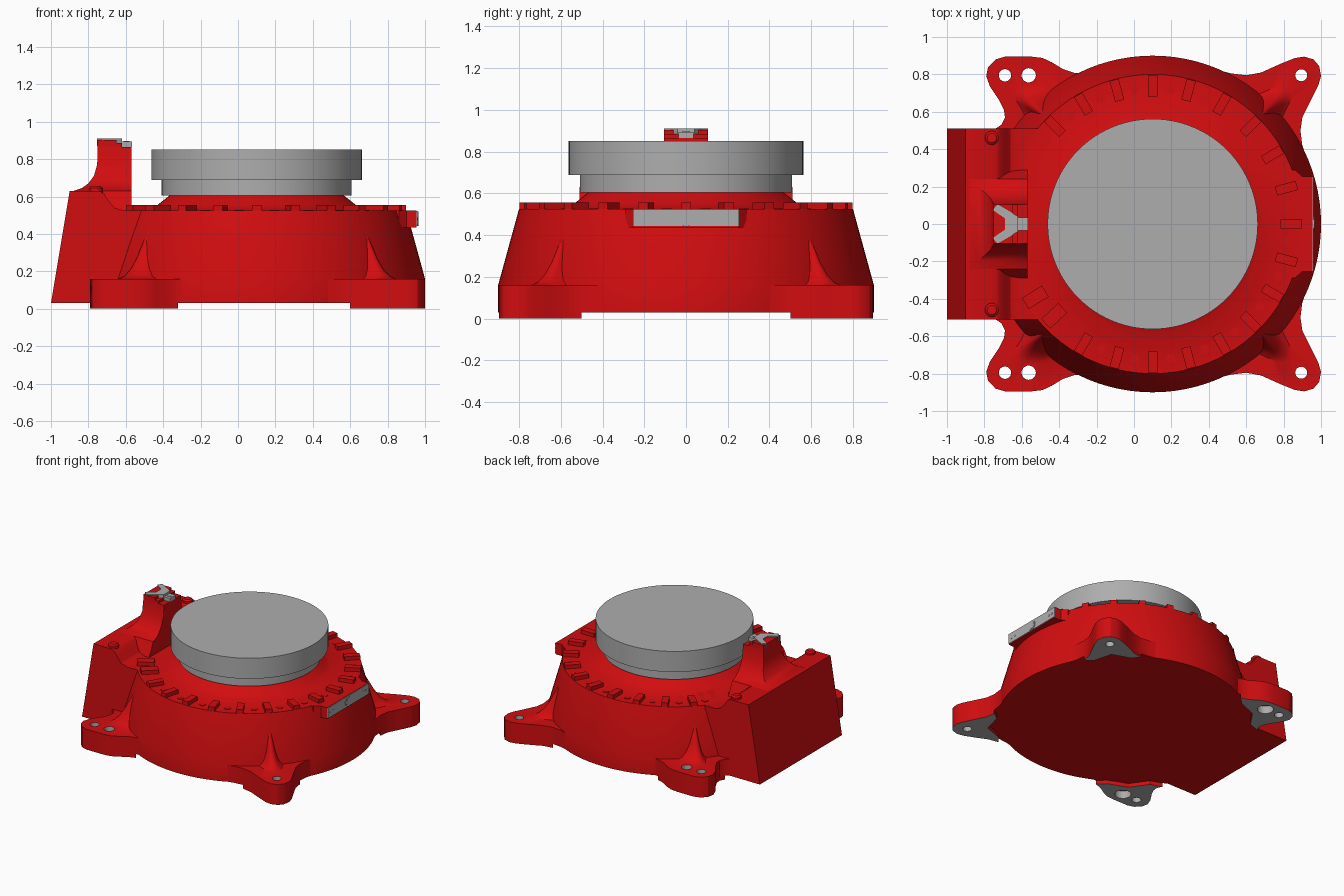
import bpy, bmesh, math
from mathutils import Matrix, Vector

cube = bpy.data.objects.get("Cube")
if cube:
    bpy.data.objects.remove(cube, do_unlink=True)


def material(name, rgb):
    m = bpy.data.materials.new(name)
    m.use_nodes = True
    m.diffuse_color = (*rgb, 1)
    m.node_tree.nodes["Principled BSDF"].inputs["Base Color"].default_value = (*rgb, 1)
    return m


RED = material("red paint", (0.64, 0.004, 0.005))
GREY = material("grey metal", (0.42, 0.42, 0.42))
CX = 0.1  # turntable axis


def finish(name, bm, mats):
    bmesh.ops.recalc_face_normals(bm, faces=bm.faces[:])
    me = bpy.data.meshes.new(name)
    bm.to_mesh(me)
    bm.free()
    ob = bpy.data.objects.new(name, me)
    bpy.context.collection.objects.link(ob)
    for m in mats:
        me.materials.append(m)
    return ob


def loft(name, rings, mat):
    """Closed solid through rings of matching 3D points."""
    bm = bmesh.new()
    loops = [[bm.verts.new(p) for p in r] for r in rings]
    n = len(loops[0])
    for a, b in zip(loops, loops[1:]):
        for i in range(n):
            j = (i + 1) % n
            bm.faces.new((a[i], a[j], b[j], b[i]))
    bm.faces.new(loops[0][::-1])
    bm.faces.new(loops[-1])
    return finish(name, bm, [mat])


def prism(name, outline, z0, z1, mat):
    return loft(name, [[(x, y, z) for x, y in outline] for z in (z0, z1)], mat)


def turned(name, profile, mat, cx=CX, cy=0.0, seg=96):
    """Solid of revolution from (radius, z) pairs."""
    angles = [2 * math.pi * i / seg for i in range(seg)]
    return loft(name, [[(cx + r * math.cos(a), cy + r * math.sin(a), z) for a in angles]
                       for r, z in profile], mat)


def box(name, x0, x1, y0, y1, z0, z1, mat):
    return prism(name, [(x0, y0), (x1, y0), (x1, y1), (x0, y1)], z0, z1, mat)


def radial_box(name, deg, r, length, width, z0, z1, mat):
    ob = box(name, r - length / 2, r + length / 2, -width / 2, width / 2, z0, z1, mat)
    ob.data.transform(Matrix.Translation((CX, 0, 0)) @ Matrix.Rotation(math.radians(deg), 4, 'Z'))
    return ob


# Main housing and turntable
turned("housing", [(0.9, 0.03), (0.9, 0.16), (0.8, 0.525), (0.58, 0.525),
                   (0.53, 0.555), (0.46, 0.61)], RED)
turned("turntable_lower", [(0.508, 0.605), (0.508, 0.69)], GREY)
turned("turntable_upper", [(0.562, 0.688), (0.562, 0.85)], GREY)

# Rear connection box with a curved step down to the deck
side = [(-1, 0.03), (-0.9, 0.63), (-0.74, 0.63), (-0.715, 0.615), (-0.69, 0.575),
        (-0.66, 0.54), (-0.61, 0.525), (-0.3, 0.525), (-0.3, 0.03)]
loft("rear_box", [[(x, y, z) for x, z in side] for y in (-0.51, 0.51)], RED)
for s in (-1, 1):
    turned("box_bolt", [(0.037, 0.6), (0.037, 0.645), (0.025, 0.655)], RED, -0.76, 0.46 * s, 24)

# Flared post on the rear box
post = [(0.5, -0.89, 0.30), (0.63, -0.88, 0.24), (0.645, -0.835, 0.2), (0.67, -0.80, 0.17),
        (0.71, -0.77, 0.14), (0.77, -0.753, 0.115), (0.865, -0.75, 0.105)]
loft("cable_post", [[(xb, -w, z), (-0.57, -w, z), (-0.57, w, z), (xb, w, z)]
                    for z, xb, w in post], RED)
box("post_cap", -0.75, -0.65, -0.105, 0.105, 0.86, 0.903, RED)
box("post_step", -0.65, -0.62, -0.105, 0.105, 0.86, 0.885, RED)

# Forked clip on the post
half = [(-0.62, 0.04), (-0.66, 0.065), (-0.73, 0.105), (-0.755, 0.075), (-0.69, 0.03)]
prism("clip_fork", half + [(x, -y) for x, y in reversed(half)], 0.87, 0.91, GREY)
box("clip_stem", -0.63, -0.568, -0.035, 0.035, 0.864, 0.893, GREY)
turned("clip_screw", [(0.016, 0.89), (0.016, 0.897)], GREY, -0.597, 0, 16)

# Raised index tabs and plugs around the rim
for i in range(-8, 10):
    radial_box("index_tab", 15 * i, 0.74, 0.115, 0.05, 0.5, 0.555, RED)
    a = math.radians(15 * i + 7.5)
    turned("rim_plug", [(0.024, 0.52), (0.024, 0.528)], RED,
           CX + 0.725 * math.cos(a), 0.725 * math.sin(a), 20)
for deg, r in ((212, 0.74), (223, 0.72)):
    radial_box("stop_block", deg, r, 0.125, 0.07, 0.5, 0.555, RED)
turned("small_pin", [(0.012, 0.52), (0.012, 0.53)], RED, -0.55, 0.245, 12)

# Front lug with scale plate
prism("front_lug", [(0.7, -0.29), (0.86, -0.29), (0.9, -0.255), (0.955, -0.255),
                    (0.955, 0.255), (0.9, 0.255), (0.86, 0.29), (0.7, 0.29)], 0.435, 0.525, RED)
box("scale_plate", 0.952, 0.96, -0.255, 0.255, 0.443, 0.522, GREY)


def plate_disc(name, y, r, depth):
    a = [2 * math.pi * i / 24 for i in range(24)]
    loft(name, [[(x, y + r * math.cos(t), 0.481 + r * math.sin(t)) for t in a]
                for x in (0.95, 0.96 + depth)], GREY)


plate_disc("plate_boss", 0, 0.04, 0.004)
plate_disc("plate_boss_cap", 0, 0.03, 0.006)
for y in (-0.225, -0.19, 0.19, 0.225):
    plate_disc("plate_screw", y, 0.009, 0.002)

# Corner feet: outer outline, inner closing points, pad notch, anchor, holes (x, y, radius)
front_foot = dict(
    outer=[(0.6, 0.795), (0.68, 0.81), (0.78, 0.855), (0.86, 0.887), (0.91, 0.895),
           (0.96, 0.88), (0.99, 0.845), (1.0, 0.79), (0.985, 0.74), (0.94, 0.65),
           (0.9, 0.57), (0.89, 0.5)],
    tail=[(0.9, 0.42), (0.93, 0.33), (0.6, 0.35), (0.45, 0.6), (0.42, 0.83), (0.52, 0.805)],
    notch=[(0.83, 0.54), (0.79, 0.69), (0.65, 0.74)],
    anchor=(0.66, 0.56), holes=[(0.894, 0.795, 0.032)], bores=[])
rear_foot = dict(
    outer=[(-0.32, 0.808), (-0.38, 0.828), (-0.44, 0.865), (-0.49, 0.888), (-0.55, 0.895),
           (-0.69, 0.895), (-0.74, 0.88), (-0.78, 0.84), (-0.79, 0.79), (-0.77, 0.735),
           (-0.72, 0.66), (-0.695, 0.61), (-0.69, 0.57), (-0.71, 0.53)],
    tail=[(-0.74, 0.51), (-0.74, 0.45), (-0.4, 0.4), (-0.3, 0.6), (-0.2, 0.83), (-0.27, 0.806)],
    notch=[(-0.62, 0.56), (-0.53, 0.69), (-0.38, 0.75)],
    anchor=(-0.46, 0.56), holes=[(-0.69, 0.795, 0.033), (-0.563, 0.795, 0.038)],
    bores=[(-0.563, 0.795, 0.058)])
# Height and shrink factor of the ramp that blends each foot into the housing
RAMP = [(0.03, 1), (0.16, 1), (0.16, 0.54), (0.175, 0.45), (0.21, 0.35), (0.27, 0.25), (0.39, 0.1)]


def cut(ob, cutter):
    mod = ob.modifiers.new("hole", 'BOOLEAN')
    mod.operation, mod.solver, mod.object = 'DIFFERENCE', 'EXACT', cutter
    mod.material_mode = 'TRANSFER'
    bpy.context.view_layer.objects.active = ob
    bpy.ops.object.modifier_apply(modifier=mod.name)


for label, f in (("front", front_foot), ("rear", rear_foot)):
    for s, hand in ((1, "left"), (-1, "right")):
        ax, ay = f["anchor"]
        rings = [[(ax + (x - ax) * k, s * (ay + (y - ay) * k), z)
                  for x, y in f["outer"] + f["tail"]] for z, k in RAMP]
        foot = loft(f"{label}_{hand}_foot", rings, RED)
        pad = prism(f"{label}_{hand}_foot_pad",
                    [(x, s * y) for x, y in f["outer"] + f["notch"]], 0, 0.031, RED)
        # Bare metal underside
        pad.data.materials.append(GREY)
        for p in pad.data.polygons:
            if p.normal.z < -0.9:
                p.material_index = 1
        drills = [(h, -0.1, 0.5) for h in f["holes"]] + [(h, -0.1, 0.06) for h in f["bores"]]
        for (x, y, r), z0, z1 in drills:
            cutter = turned("hole_cutter", [(r, z0), (r, z1)], GREY, x, s * y, 32)
            cutter.hide_render = True
            cut(foot, cutter)
            cut(pad, cutter)
            bpy.data.objects.remove(cutter, do_unlink=True)

# Smooth shading with crisp edges
for ob in bpy.context.view_layer.objects:
    ob.select_set(ob.type == 'MESH')
    if ob.type == 'MESH':
        bpy.context.view_layer.objects.active = ob
bpy.ops.object.shade_smooth_by_angle(angle=math.radians(32))
